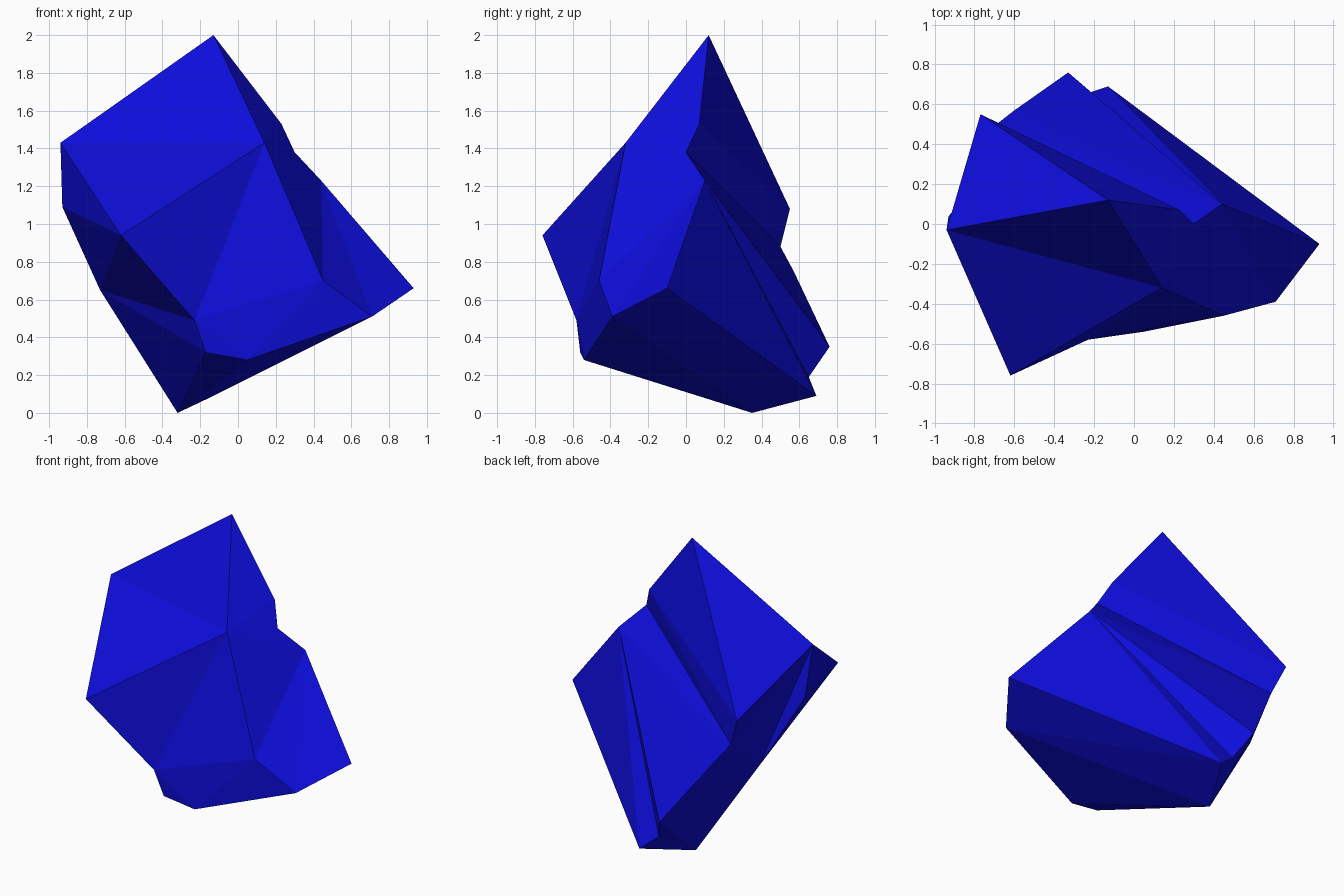
import bpy
import bmesh

if "Cube" in bpy.data.objects:
    bpy.data.objects.remove(bpy.data.objects["Cube"])

# Corner points of the faceted stone
P = {
    # peak and left shoulder
    "A": (-0.13, 0.12, 2.00), "B": (-0.94, -0.03, 1.43), "C": (-0.93, 0.04, 1.09),
    "D": (-0.73, 0.25, 0.65),
    # base
    "E": (-0.32, 0.35, 0.00), "F": (-0.13, 0.69, 0.09),
    # right side and upper rim of the back grooves
    "G": (0.71, -0.39, 0.51), "H": (0.93, -0.10, 0.66), "I": (0.44, 0.10, 1.23),
    "J": (0.30, 0.00, 1.38), "K": (0.23, 0.07, 1.53),
    # front
    "L": (0.14, -0.32, 1.43), "M": (-0.62, -0.76, 0.94), "N": (-0.23, -0.58, 0.49),
    "O": (-0.17, -0.56, 0.32), "P": (0.05, -0.54, 0.28), "Q": (0.45, -0.46, 0.70),
    # lower rim of the back grooves
    "R": (-0.60, 0.57, 0.75), "S": (-0.69, 0.50, 0.88), "T": (-0.77, 0.55, 1.08),
    "V": (-0.25, 0.65, 0.19), "W": (-0.33, 0.76, 0.35),
}

bm = bmesh.new()
v = {name: bm.verts.new(co) for name, co in P.items()}


def fan(hub, ring):
    """Flat triangles from a hub corner to each step along a ring."""
    for a, b in zip(ring, ring[1:]):
        bm.faces.new((v[hub], v[a], v[b]))


fan("L", "ABMNQIJKA")    # upper front
fan("I", "QGHFVWRSJ")    # right side and grooved back
fan("D", "BSRWEONMCB")   # left side
fan("E", "WVFGPO")       # underside
fan("T", "BAKSB")        # upper back
fan("P", "ONQG")         # lower front
fan("K", "JS")           # upper groove wall
fan("F", "HG")           # lower right
fan("C", "MB")           # left shoulder
bmesh.ops.recalc_face_normals(bm, faces=bm.faces)

mesh = bpy.data.meshes.new("faceted_stone")
bm.to_mesh(mesh)
bm.free()

blue = bpy.data.materials.new("deep_blue")
blue.diffuse_color = (0.004, 0.004, 0.70, 1.0)
blue.use_nodes = True
blue.node_tree.nodes["Principled BSDF"].inputs["Base Color"].default_value = blue.diffuse_color
mesh.materials.append(blue)

stone = bpy.data.objects.new("faceted_stone", mesh)
bpy.context.collection.objects.link(stone)
